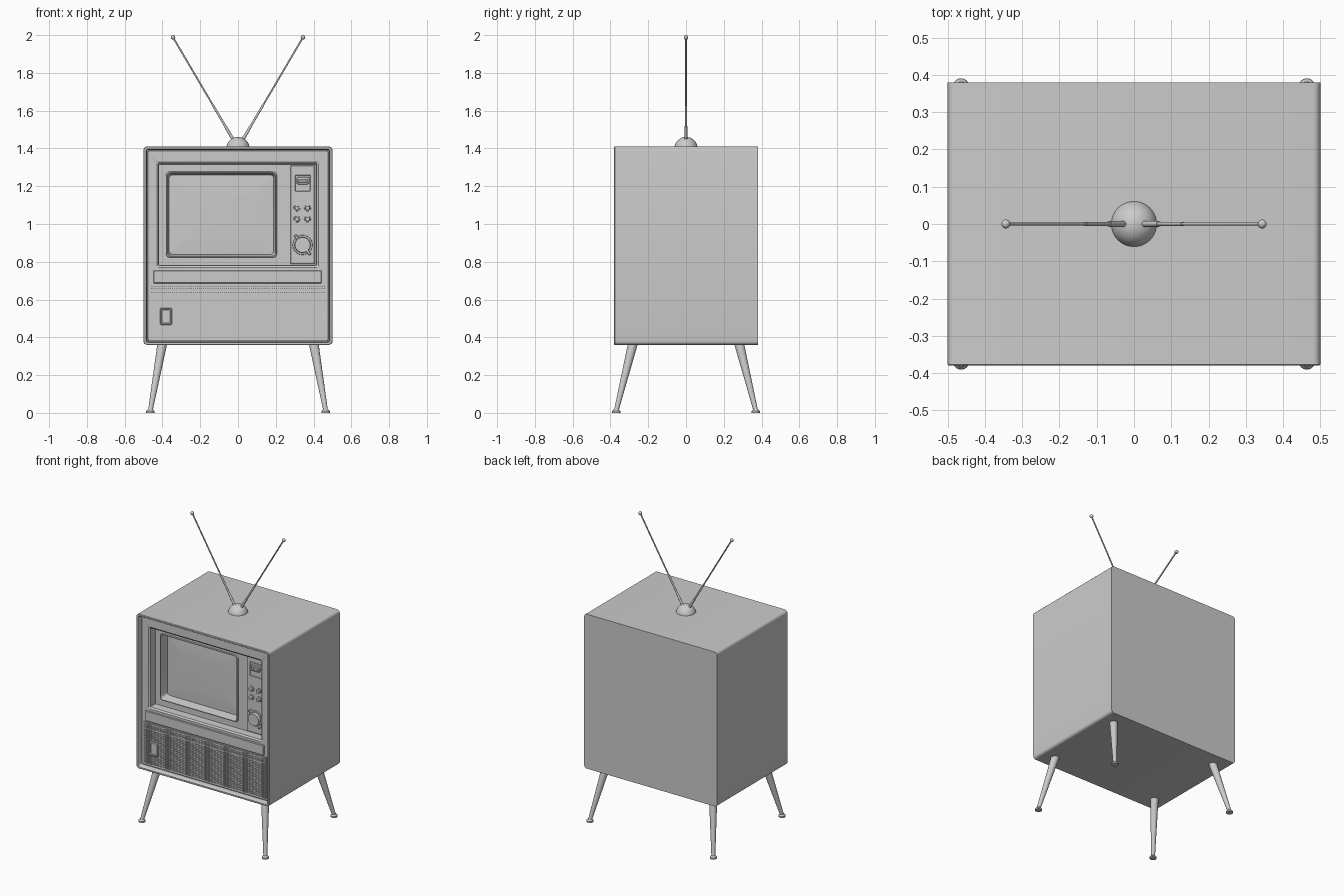
import bpy, bmesh, math
from mathutils import Vector, Matrix

if "Cube" in bpy.data.objects:
    bpy.data.objects.remove(bpy.data.objects["Cube"])


def finish(name, bm, smooth=True):
    me = bpy.data.meshes.new(name)
    bm.to_mesh(me)
    bm.free()
    ob = bpy.data.objects.new(name, me)
    bpy.context.collection.objects.link(ob)
    if smooth:
        bpy.ops.object.select_all(action='DESELECT')
        ob.select_set(True)
        bpy.context.view_layer.objects.active = ob
        bpy.ops.object.shade_smooth_by_angle(angle=math.radians(35))
    return ob


def loft(name, sections, back=False, front=False, n=6):
    """Skin rounded rectangles (x0, x1, z0, z1, radius, y), ordered from back to front."""
    bm = bmesh.new()
    loops = []
    for x0, x1, z0, z1, r, y in sections:
        corners = [(x1 - r, z0 + r, -90), (x1 - r, z1 - r, 0),
                   (x0 + r, z1 - r, 90), (x0 + r, z0 + r, 180)]
        loop = []
        for cx, cz, a in corners:
            for k in range(n):
                t = math.radians(a + 90 * k / (n - 1))
                loop.append(bm.verts.new((cx + r * math.cos(t), y, cz + r * math.sin(t))))
        loops.append(loop)
    for a, b in zip(loops, loops[1:]):
        for i in range(len(a)):
            j = (i + 1) % len(a)
            bm.faces.new((a[i], a[j], b[j], b[i]))
    if back:
        bm.faces.new(loops[0][::-1])
    if front:
        bm.faces.new(loops[-1])
    return finish(name, bm)


def inset(rect, d, r, y):
    x0, x1, z0, z1 = rect
    return (x0 + d, x1 - d, z0 + d, z1 - d, r, y)


def plate(name, rect, r, y0, y1, bevel=0.003):
    return loft(name, [inset(rect, 0, r, y0), inset(rect, 0, r, y1 + bevel),
                       inset(rect, bevel, max(r - bevel, 0.0005), y1)], True, True)


def add_rod(bm, p0, p1, r0, r1, seg=20):
    p0, p1 = Vector(p0), Vector(p1)
    d = p1 - p0
    m = Matrix.Translation((p0 + p1) / 2) @ d.to_track_quat('Z', 'Y').to_matrix().to_4x4()
    bmesh.ops.create_cone(bm, cap_ends=True, segments=seg, radius1=r0, radius2=r1,
                          depth=d.length, matrix=m)


def rods(name, parts, seg=20):
    bm = bmesh.new()
    for p in parts:
        add_rod(bm, *p, seg=seg)
    return finish(name, bm)


def add_box(bm, x0, x1, y0, y1, z0, z1):
    m = Matrix.Translation(((x0 + x1) / 2, (y0 + y1) / 2, (z0 + z1) / 2))
    bmesh.ops.create_cube(bm, size=1, matrix=m @ Matrix.Diagonal((x1 - x0, y1 - y0, z1 - z0, 1)))


# Cabinet shell with rim, recessed front panel and stepped screen opening
case = (-0.5, 0.5, 0.36, 1.41)
opening = (-0.43, 0.426, 0.771, 1.328)
loft("cabinet", [
    inset(case, 0, 0.02, 0.38), inset(case, 0, 0.02, -0.377),
    inset(case, 0.003, 0.018, -0.38), inset(case, 0.012, 0.012, -0.38),
    inset(case, 0.016, 0.01, -0.374), inset(case, 0.017, 0.009, -0.342),
    inset(case, 0.022, 0.007, -0.342), inset(case, 0.024, 0.006, -0.35),
    inset(opening, 0, 0.006, -0.35), inset(opening, 0.01, 0.004, -0.342),
    inset(opening, 0.012, 0.003, -0.29)], back=True)

# Screen surround and picture tube
bezel = (-0.382, 0.206, 0.822, 1.277)
loft("screen_surround", [
    inset(opening, 0.012, 0.003, -0.29), inset(bezel, 0, 0.022, -0.29),
    inset(bezel, 0.002, 0.021, -0.298), inset(bezel, 0.007, 0.02, -0.298),
    inset(bezel, 0.017, 0.02, -0.238)])
loft("screen_glass", [inset(bezel, 0.016, 0.02, -0.238), inset(bezel, 0.06, 0.02, -0.241),
                      inset(bezel, 0.12, 0.02, -0.243)], front=True)

# Control panel with channel window
plate("control_panel", (0.278, 0.405, 0.787, 1.31), 0.004, -0.288, -0.298)
window = (0.298, 0.388, 1.168, 1.265)
loft("channel_window_frame", [
    inset(window, 0, 0.004, -0.296), inset(window, 0, 0.004, -0.304),
    inset(window, 0.005, 0.003, -0.304), inset(window, 0.007, 0.002, -0.299)], front=True)
plate("channel_window", (0.309, 0.378, 1.21, 1.25), 0.012, -0.297, -0.306)
plate("channel_window_bar", (0.318, 0.369, 1.219, 1.236), 0.004, -0.3, -0.309)

# Four small buttons
parts = []
for x in (0.312, 0.368):
    for z in (1.026, 1.084):
        parts += [((x, -0.296, z), (x, -0.304, z), 0.018, 0.017),
                  ((x, -0.3, z), (x, -0.318, z), 0.013, 0.011)]
rods("control_buttons", parts)

# Tuning dial with diagonal pointer bar
dx, dz = 0.342, 0.889
rods("tuning_dial", [((dx, -0.296, dz), (dx, -0.305, dz), 0.053, 0.051),
                     ((dx, -0.3, dz), (dx, -0.325, dz), 0.043, 0.04)], 40)
bar = plate("dial_pointer", (-0.066, 0.066, -0.008, 0.008), 0.004, -0.297, -0.318)
bar.location = (dx, 0, dz)
bar.rotation_euler = (0, math.radians(52), 0)

# Trim strip below the screen
plate("trim_strip", (-0.447, 0.443, 0.686, 0.755), 0.004, -0.345, -0.359)

# Speaker grille: crossing slats with a denser band on top
bm = bmesh.new()
gx0, gx1, gz0, gz1 = -0.462, 0.462, 0.398, 0.675
for i in range(85):
    x = gx0 + (gx1 - gx0) * i / 84
    add_box(bm, x - 0.0027, x + 0.0027, -0.356, -0.348, gz0, gz1)
for i in range(26):
    z = gz0 + (gz1 - gz0) * i / 25
    add_box(bm, gx0, gx1, -0.3545, -0.348, z - 0.0025, z + 0.0025)
for z in (0.638, 0.656, 0.672):
    add_box(bm, gx0, gx1, -0.358, -0.348, z - 0.003, z + 0.003)
finish("speaker_grille", bm, smooth=False)

# Plain badge on the grille
badge = (-0.412, -0.35, 0.466, 0.556)
loft("grille_badge", [
    inset(badge, 0, 0.007, -0.348), inset(badge, 0, 0.007, -0.365),
    inset(badge, 0.003, 0.006, -0.368), inset(badge, 0.008, 0.005, -0.368),
    inset(badge, 0.01, 0.004, -0.362)], front=True)

# Splayed tapered legs with disc feet
for sx, side in ((-1, "left"), (1, "right")):
    for sy, end in ((-1, "front"), (1, "back")):
        fx, fy = 0.464 * sx, 0.369 * sy
        rods(f"{end}_{side}_leg", [((fx, fy, 0.012), (0.4 * sx, 0.28 * sy, 0.372), 0.012, 0.026)], 24)
        rods(f"{end}_{side}_foot", [((fx, fy, 0), (fx, fy, 0.009), 0.022, 0.022),
                                    ((fx, fy, 0.009), (fx, fy, 0.02), 0.021, 0.013)], 24)

# Antenna dome, telescoping rods and tip balls
bm = bmesh.new()
bmesh.ops.create_uvsphere(bm, u_segments=40, v_segments=24, radius=0.062,
                          matrix=Matrix.Translation((0, 0, 1.399)))
bmesh.ops.bisect_plane(bm, geom=bm.verts[:] + bm.edges[:] + bm.faces[:],
                       plane_co=(0, 0, 1.405), plane_no=(0, 0, 1), clear_inner=True)
finish("antenna_base", bm)
for s, side in ((-1, "left"), (1, "right")):
    a, b = Vector((0.022 * s, 0, 1.441)), Vector((0.344 * s, 0, 1.988))
    m1, m2 = a.lerp(b, 0.14), a.lerp(b, 0.34)
    rods(f"{side}_antenna_rod", [(a, m1, 0.0085, 0.0075), (m1, m2, 0.006, 0.006),
                                 (m2, b, 0.0045, 0.0045)], 16)
    bm = bmesh.new()
    bmesh.ops.create_uvsphere(bm, u_segments=20, v_segments=12, radius=0.012,
                              matrix=Matrix.Translation(b))
    finish(f"{side}_antenna_tip", bm)
